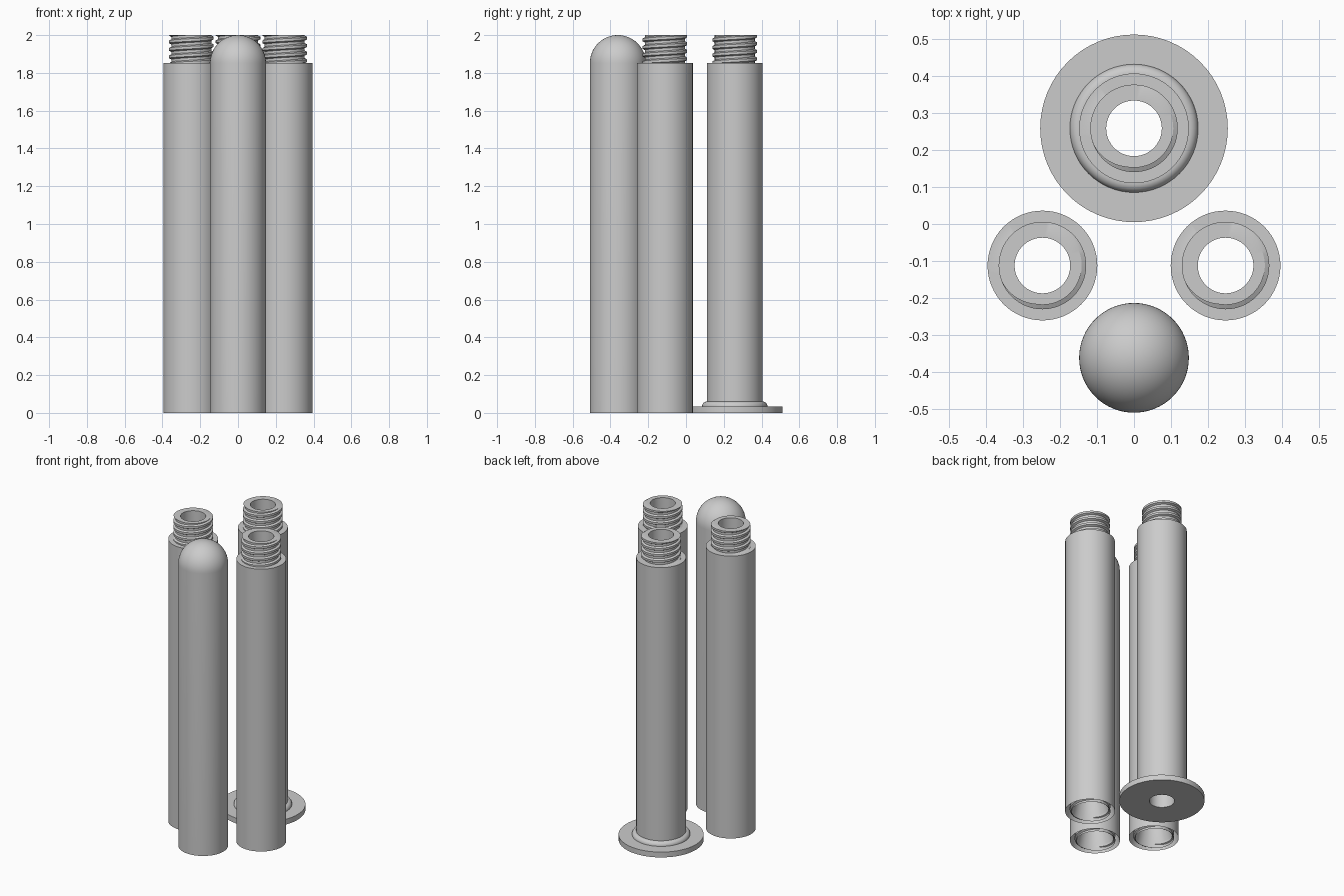
import bpy
import bmesh
from math import sin, cos, pi, floor

cube = bpy.data.objects.get("Cube")
if cube:
    bpy.data.objects.remove(cube, do_unlink=True)

SEGMENTS = 64
PITCH = 0.04
BODY, BORE = 0.148, 0.075
SHOULDER, TOP, SOCKET = 1.852, 2.0, 0.16

# One plain grey material
grey = bpy.data.materials.new("plain_grey")
grey.use_nodes = True
colour = (0.6, 0.6, 0.6, 1)
grey.diffuse_color = colour
grey.node_tree.nodes["Principled BSDF"].inputs["Base Color"].default_value = colour


def thread(root, crest, z_low, z_high):
    """Helical screw thread: gives the (r, z) points of the section at any turn."""
    start = -0.11

    def section(turn):
        points = []
        for k in range(-int((z_high - z_low) / PITCH) - 3, 3):
            for f in (0.17, 0.33, 0.67, 0.83):
                z = z_high + PITCH * (k + f + turn - start)
                z = min(max(z, z_low), z_high)
                phase = (z - z_high) / PITCH - turn + start
                d = abs(phase - floor(phase + 0.5))
                t = min(max((d - 0.17) / 0.16, 0), 1)
                points.append((root + (crest - root) * t, z))
        return points
    return section


def lathe(name, profile, x, y):
    """Revolve a profile whose items are (r, z) points or thread sections."""
    bm = bmesh.new()
    columns = []
    for i in range(SEGMENTS + 1):
        turn = i / SEGMENTS
        points = []
        for item in profile:
            points += item(turn) if callable(item) else [item]
        a = 2 * pi * turn
        columns.append([bm.verts.new((r * cos(a), r * sin(a), z)) for r, z in points])
    for left, right in zip(columns, columns[1:]):
        for j in range(len(left) - 1):
            bm.faces.new((left[j], right[j], right[j + 1], left[j + 1]))
    bmesh.ops.remove_doubles(bm, verts=bm.verts, dist=0.00002)
    bmesh.ops.recalc_face_normals(bm, faces=bm.faces)
    mesh = bpy.data.meshes.new(name)
    bm.to_mesh(mesh)
    bm.free()
    mesh.materials.append(grey)
    obj = bpy.data.objects.new(name, mesh)
    obj.location = (x, y, 0)
    bpy.context.collection.objects.link(obj)
    return obj


def arc(radius, z, steps):
    """Quarter round from the outer side up to the top."""
    return [(radius[0] + radius[1] * cos(pi / 2 * i / steps),
             z + radius[1] * sin(pi / 2 * i / steps)) for i in range(steps + 1)]


# Shared profile pieces
neck = [(BODY, SHOULDER), thread(0.106, 0.118, SHOULDER, TOP), (BORE, TOP)]
socket = [(BORE, SOCKET), thread(0.110, 0.121, 0, SOCKET), (BODY, 0)]

# Base tube with round foot and rounded collar
foot = [(BORE, 0), (0.253, 0), (0.253, 0.035)] + arc((BODY, 0.025), 0.035, 8)
parts = [lathe("base_tube", foot + neck + [(BORE, 0)], 0, 0.258)]

# Two middle tubes, threaded neck above and threaded socket below
for side, x in (("left", 0.247), ("right", -0.247)):
    parts.append(lathe(side + "_middle_tube", socket + neck + [(BORE, SOCKET)], x, -0.112))

# Closed end tube with domed top
dome = arc((0, BODY), SHOULDER, 16)
parts.append(lathe("domed_tube", [(0, SHOULDER), (BORE, SHOULDER)] + socket + dome, 0, -0.361))

# Smooth shading with sharp rims
bpy.ops.object.select_all(action="DESELECT")
for part in parts:
    part.select_set(True)
bpy.context.view_layer.objects.active = parts[0]
bpy.ops.object.shade_smooth_by_angle(angle=pi / 6)
